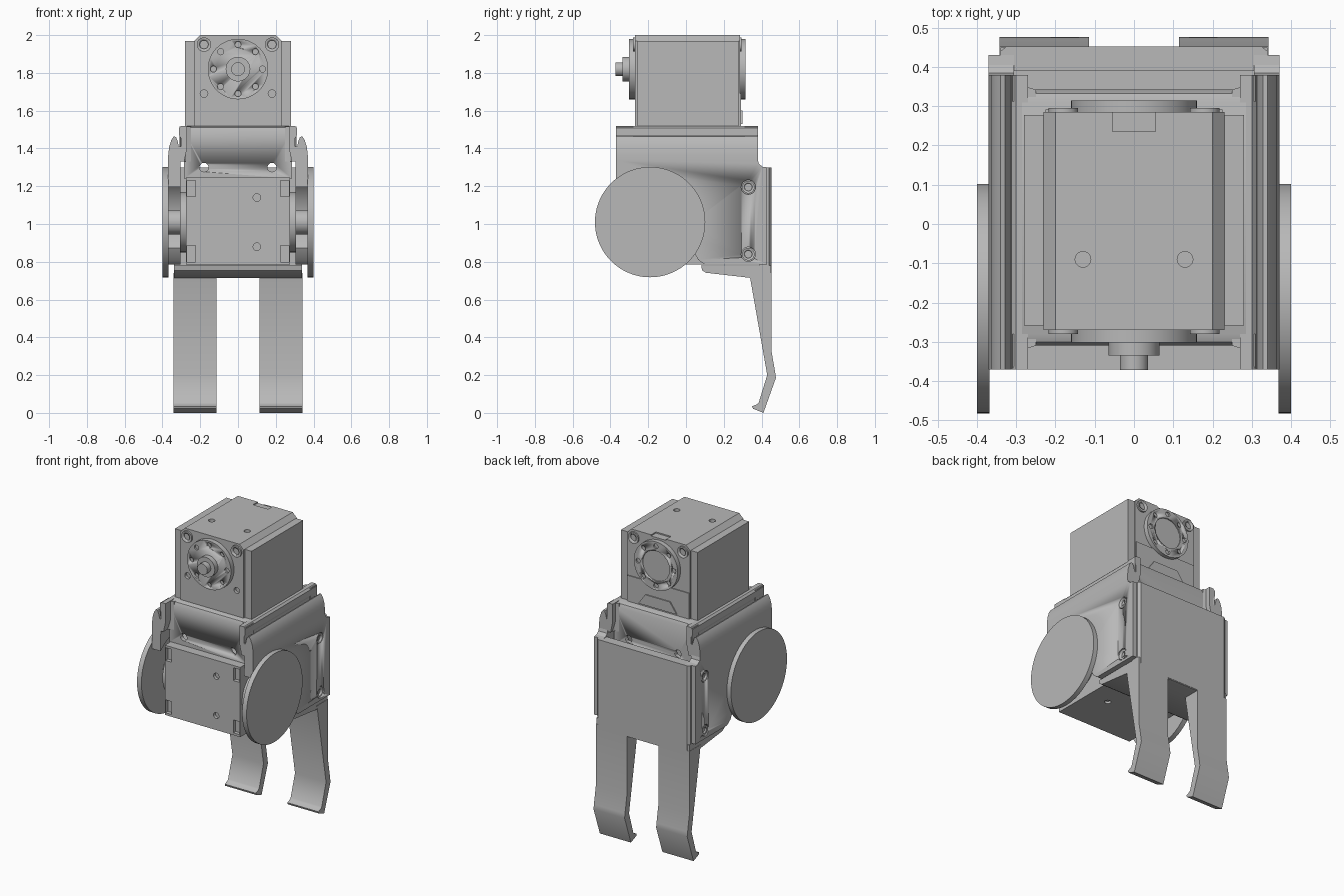
import bpy, bmesh, math
from mathutils import Vector

cube = bpy.data.objects.get("Cube")
if cube:
    bpy.data.objects.remove(cube, do_unlink=True)

grey = bpy.data.materials.new("satin_grey")
grey.use_nodes = True
grey.diffuse_color = (0.48, 0.48, 0.48, 1)
bsdf = next(n for n in grey.node_tree.nodes if n.type == 'BSDF_PRINCIPLED')
bsdf.inputs["Base Color"].default_value = grey.diffuse_color


def place(axis, u, v, d):
    """Put a 2D profile point at depth d along an axis."""
    return {'x': (d, u, v), 'y': (u, d, v), 'z': (u, v, d)}[axis]


def prism(name, pts, axis, a, b, smooth=True):
    """Extrude a closed profile along an axis from a to b."""
    bm = bmesh.new()
    face = bm.faces.new([bm.verts.new(place(axis, u, v, a)) for u, v in pts])
    new = bmesh.ops.extrude_face_region(bm, geom=[face])["geom"]
    shift = Vector(place(axis, 0, 0, b - a))
    bmesh.ops.translate(bm, vec=shift, verts=[g for g in new if isinstance(g, bmesh.types.BMVert)])
    bmesh.ops.recalc_face_normals(bm, faces=bm.faces)
    mesh = bpy.data.meshes.new(name)
    bm.to_mesh(mesh)
    bm.free()
    obj = bpy.data.objects.new(name, mesh)
    bpy.context.collection.objects.link(obj)
    mesh.materials.append(grey)
    if smooth:
        select(obj)
        bpy.ops.object.shade_smooth_by_angle(angle=math.radians(30))
    return obj


def select(obj):
    bpy.ops.object.select_all(action='DESELECT')
    obj.select_set(True)
    bpy.context.view_layer.objects.active = obj


def arc(u, v, r, start=0, end=360, n=48):
    full = abs(end - start) == 360
    steps = n if full else n - 1
    angles = [math.radians(start + (end - start) * i / steps) for i in range(n)]
    return [(u + r * math.cos(t), v + r * math.sin(t)) for t in angles]


def rect(u0, u1, v0, v1):
    return [(u0, v0), (u1, v0), (u1, v1), (u0, v1)]


def disc(name, axis, u, v, r, a, b, n=48):
    return prism(name, arc(u, v, r, n=n), axis, a, b)


def cut(obj, cutters):
    """Subtract helper solids and discard them."""
    for c in cutters:
        mod = obj.modifiers.new("cut", 'BOOLEAN')
        mod.operation, mod.solver, mod.object = 'DIFFERENCE', 'EXACT', c
        select(obj)
        bpy.ops.object.modifier_apply(modifier=mod.name)
        bpy.data.objects.remove(c, do_unlink=True)


def holes(obj, axis, spots, r, a, b):
    cut(obj, [disc("hole_cutter", axis, u, v, r, a, b, 20) for u, v in spots])


def screw(name, axis, u, v, r, a, b):
    """Washer with a raised rim and recessed centre."""
    obj = disc(name, axis, u, v, r, a, b, 24)
    lo = b - (b - a) * 0.9
    holes(obj, axis, [(u, v)], r * 0.6, lo, b + (b - a))


# Upper motor: chamfered core between two slightly lower side rails
ZH = 1.82
core = prism("upper_motor_core", [(-.23, 1.5), (.23, 1.5), (.23, 1.97), (.2, 2), (-.2, 2), (-.23, 1.97)],
             'y', -.27, .285, False)
corners = [(s * .18, 1.69) for s in (-1, 1)]
holes(core, 'y', corners, .02, -.3, -.25)
holes(core, 'z', [(-.13, -.09), (.13, -.09)], .02, 1.98, 2.05)
cut(core, [prism("notch_cutter", rect(-.055, .055, .235, .3), 'z', 1.992, 2.05)])
for side, s in (("right", -1), ("left", 1)):
    prism("upper_motor_rail_" + side, rect(*sorted((s * .205, s * .28)), 1.5, 1.97), 'y', -.258, .278, False)
    screw("front_screw_" + side, 'y', s * .18, 1.95, .038, -.265, -.28)
    screw("rear_screw_" + side, 'y', s * .18, 1.95, .038, .28, .295)
prism("rear_cover", rect(-.225, .225, 1.52, 1.69), 'y', .28, .291, False)
prism("rear_cover_tab", [(-.14, 1.53), (.14, 1.53), (.09, 1.6), (-.09, 1.6)], 'y', .285, .298, False)

# Round output horns with a ring of bolt holes
front_horn = disc("front_horn", 'y', 0, ZH, .16, -.26, -.302)
rear_horn = disc("rear_horn", 'y', 0, ZH, .16, .275, .315)
ring = arc(0, ZH, .13, n=8)
holes(front_horn, 'y', ring, .016, -.29, -.33)
holes(rear_horn, 'y', ring, .016, .305, .33)
holes(rear_horn, 'y', [(0, ZH)], .1, .308, .33)
disc("front_hub", 'y', 0, ZH, .065, -.29, -.335)
disc("front_shaft", 'y', 0, ZH, .036, -.33, -.372)

# Bracket top deck with rolled ends and drooping front and rear panels
deck = prism("bracket_deck", [(-.31, 1.24), (-.31, 1.49), (-.3, 1.512), (-.28, 1.52), (.31, 1.52), (.332, 1.512),
                              (.342, 1.49), (.342, 1.24), (.315, 1.24), (.315, 1.49), (-.283, 1.49),
                              (-.283, 1.24)], 'x', -.285, .285)
panel_spots = [(-.18, 1.3), (.18, 1.3)]
holes(deck, 'y', panel_spots, .024, -.35, -.25)
holes(deck, 'y', panel_spots, .024, .3, .36)

# Bracket side walls with a round clearance for the wheel, rolled upper edge and lip
AY, AZ = -.19, 1.01
lip = [(.27, 1.52), (.3, 1.52), (.312, 1.508), (.312, 1.47), (.303, 1.455), (.303, 1.41), (.313, 1.41), (.32, 1.44),
       (.328, 1.46), (.34, 1.464), (.353, 1.445), (.364, 1.41), (.37, 1.36), (.37, 1.33), (.285, 1.33), (.27, 1.4)]
wall = [(-.37, 1.34), (.38, 1.34), (.385, 1.32), (.405, 1.303), (.43, 1.3), (.43, .785), (.1, .785), (.065, .81)]
wall += arc(AY, AZ, .26, -32, 134, 32)
for side, s in (("right", -1), ("left", 1)):
    prism("bracket_lip_" + side, [(s * x, z) for x, z in lip], 'y', -.37, .38)
    plate = prism("bracket_wall_" + side, wall, 'x', s * .305, s * .37)
    holes(plate, 'x', [(.33, 1.195), (.33, .84)], .038, s * .355, s * .4)
    for label, z in (("upper", 1.195), ("lower", .84)):
        screw(f"wall_screw_{label}_{side}", 'x', .33, z, .033, s * .35, s * .366)
    # Curved ears joining the deck panels to the side lips
    for end, y, d in (("front", -.31, -1), ("rear", .342, 1)):
        reach = .06 if d < 0 else .038
        ear = [(s * .31, y + d * reach), (s * .31, y - d * .03), (s * .25, y - d * .03), (s * .25, y),
               (s * .275, y + d * .008), (s * .29, y + d * .025)]
        prism(f"{end}_ear_{side}", ear, 'z', 1.33, 1.515)

# Lower motor lying crosswise with recessed front corners
lower = prism("lower_motor", rect(-.275, .275, .785, 1.245), 'y', -.37, .13, False)
holes(lower, 'y', [(.1, 1.14), (.1, .88)], .02, -.4, -.35)
holes(lower, 'z', [(-.13, -.09), (.13, -.09)], .02, .7, .8)
recess = [prism("recess_cutter", rect(x, x + .045, z, z + .085), 'y', -.4, -.345)
          for x in (-.27, .225) for z in (.8, 1.145)]
cut(lower, recess)
for side, s in (("right", -1), ("left", 1)):
    disc("lower_horn_" + side, 'x', AY, AZ, .16, s * .265, s * .307)
    disc("axle_" + side, 'x', AY, AZ, .065, s * .3, s * .375)
    disc("wheel_" + side, 'x', AY, AZ, .292, s * .368, s * .4, 96)

# Rear plate and gripper base
prism("rear_plate", [(-.34, .39), (.34, .39), (.34, .44), (.325, .452), (-.325, .452), (-.34, .44)],
      'z', .72, 1.3)
prism("gripper_base", [(.08, .78), (.085, .755), (.105, .742), (.34, .715), (.45, .715), (.45, .78)],
      'x', -.34, .34)

# Two bent fingers
finger = [(.335, .74), (.43, .2), (.385, .055), (.375, .045), (.35, .035), (.355, .022), (.41, 0),
          (.476, .185), (.472, .215), (.452, .33), (.452, .74)]
for side, s in (("right", -1), ("left", 1)):
    prism("finger_" + side, finger, 'x', s * .115, s * .342)
